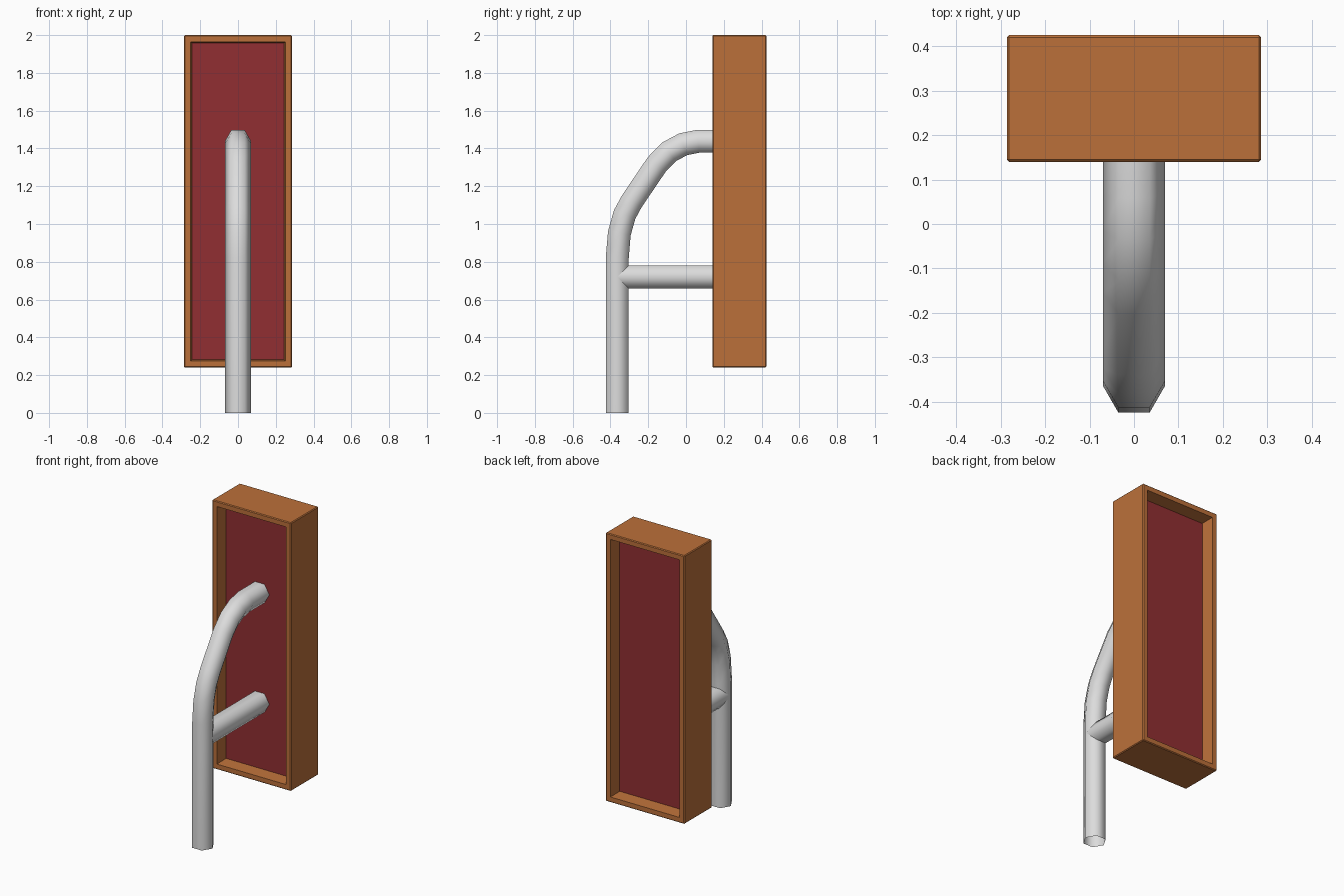
import bpy, bmesh, math
from mathutils import Vector

if "Cube" in bpy.data.objects:
    bpy.data.objects.remove(bpy.data.objects["Cube"])


def material(name, rgb):
    m = bpy.data.materials.new(name)
    m.diffuse_color = (*rgb, 1)
    m.use_nodes = True
    m.node_tree.nodes["Principled BSDF"].inputs["Base Color"].default_value = m.diffuse_color
    return m


orange = material("orange_frame", (0.50, 0.163, 0.042))
red = material("dark_red_panel", (0.285, 0.028, 0.032))
grey = material("light_grey_metal", (0.72, 0.72, 0.72))


def finish(name, bm, mats):
    bmesh.ops.recalc_face_normals(bm, faces=bm.faces)
    mesh = bpy.data.meshes.new(name)
    bm.to_mesh(mesh)
    bm.free()
    for m in mats:
        mesh.materials.append(m)
    ob = bpy.data.objects.new(name, mesh)
    bpy.context.collection.objects.link(ob)
    return ob


def tube(name, path, radius=0.07, sides=6):
    """Open hexagonal pipe swept along (y, z) points, mitred at each bend."""
    pts = [Vector((0, y, z)) for y, z in path]
    bm = bmesh.new()
    rings = []
    for i, p in enumerate(pts):
        before = (p - pts[i - 1]).normalized() if i else None
        after = (pts[i + 1] - p).normalized() if i < len(pts) - 1 else None
        d = ((before or after) + (after or before)).normalized()
        stretch = 1 / d.dot(before or after)
        side = Vector((1, 0, 0))
        up = d.cross(side) * stretch
        rings.append([bm.verts.new(p + radius * (side * math.cos(a) + up * math.sin(a)))
                      for a in (math.tau * k / sides for k in range(sides))])
    for a, b in zip(rings, rings[1:]):
        for k in range(sides):
            n = (k + 1) % sides
            bm.faces.new((a[k], a[n], b[n], b[k])).smooth = True
    return finish(name, bm, [grey])


# Sign box: bevelled block with a recessed red panel on the front and back
bm = bmesh.new()
bmesh.ops.create_cube(bm, size=1)
for v in bm.verts:
    v.co = (v.co.x * 0.572, 0.2825 + v.co.y * 0.285, 1.12 + v.co.z * 1.76)
bmesh.ops.bevel(bm, geom=bm.edges[:], offset=0.005, segments=1, affect='EDGES')
bm.normal_update()
panels = [f for f in bm.faces if abs(f.normal.y) > 0.99]
bmesh.ops.inset_individual(bm, faces=panels, thickness=0.043, depth=0)
bm.normal_update()
bmesh.ops.inset_individual(bm, faces=panels, thickness=0.01, depth=-0.085)
for f in panels:
    f.material_index = 1
finish("sign_box", bm, [orange, red])

# Curved post and straight bracket, both running into the front panel
tube("curved_post", [(-0.364, 0), (-0.364, 0.82), (-0.353, 0.95), (-0.325, 1.05),
                     (-0.287, 1.12), (-0.155, 1.315), (-0.09, 1.382),
                     (-0.015, 1.422), (0.065, 1.438), (0.26, 1.438)])
tube("cross_bracket", [(-0.364, 0.72), (0.26, 0.72)])
